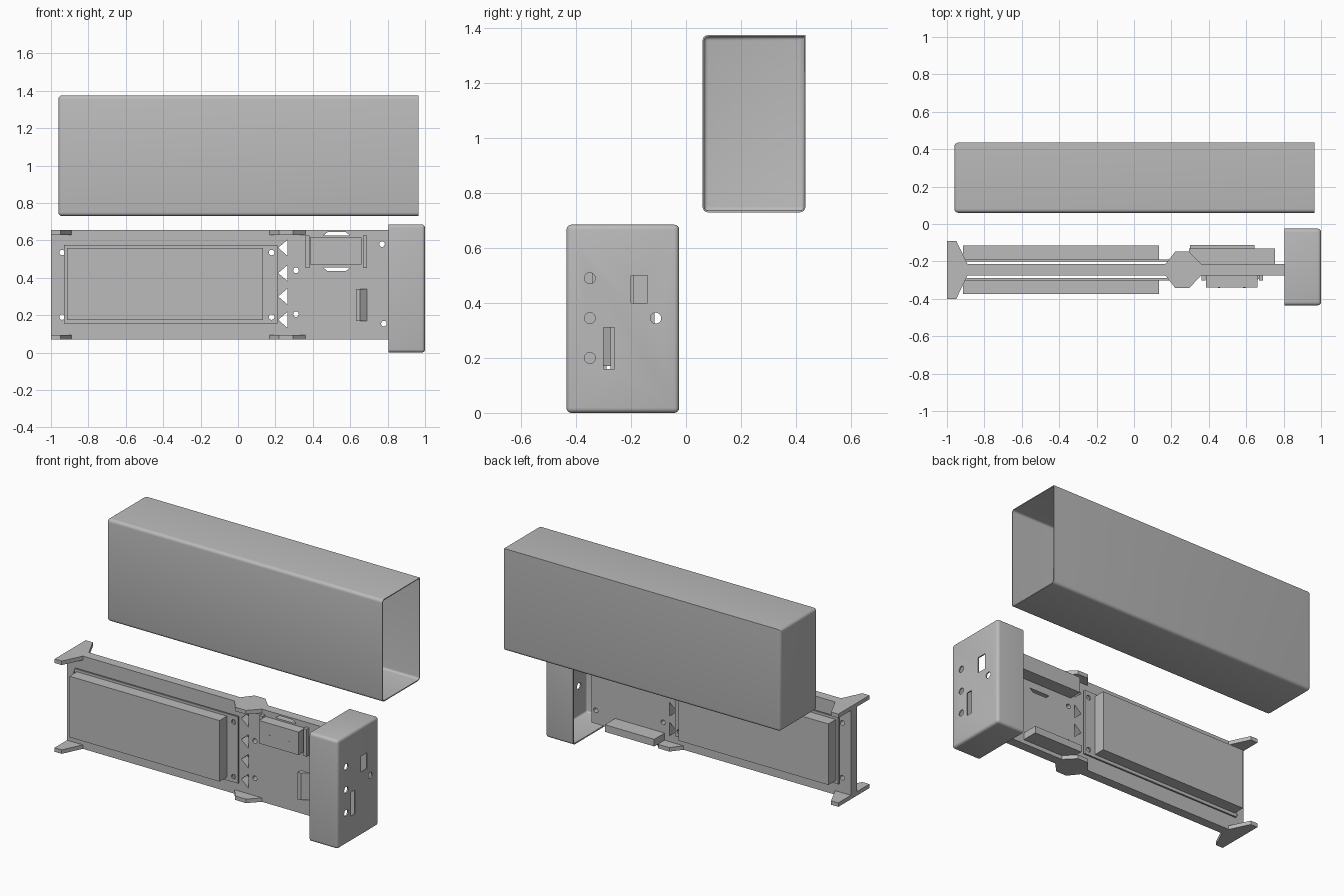
import bpy, bmesh, math

if "Cube" in bpy.data.objects:
    bpy.data.objects.remove(bpy.data.objects["Cube"])

grey = bpy.data.materials.new("plain_grey")
grey.use_nodes = True
grey.diffuse_color = (0.5, 0.5, 0.5, 1)
grey.node_tree.nodes["Principled BSDF"].inputs["Base Color"].default_value = (0.5, 0.5, 0.5, 1)

MID = -0.245          # centre plane of the chassis
PLATE = 0.03          # half thickness of the chassis


def finish(name, bm):
    bmesh.ops.recalc_face_normals(bm, faces=bm.faces)
    mesh = bpy.data.meshes.new(name)
    bm.to_mesh(mesh)
    bm.free()
    obj = bpy.data.objects.new(name, mesh)
    bpy.context.collection.objects.link(obj)
    mesh.materials.append(grey)
    return obj


def add_box(bm, x, y, z):
    verts = bmesh.ops.create_cube(bm, size=1)["verts"]
    for v in verts:
        for i, (lo, hi) in enumerate((x, y, z)):
            v.co[i] = lo if v.co[i] < 0 else hi


def box(name, x, y, z):
    bm = bmesh.new()
    add_box(bm, x, y, z)
    return finish(name, bm)


def add_prism(bm, points, axis, lo, hi):
    """Extrude a 2D outline along an axis."""
    def place(p, t):
        c = list(p)
        c.insert(axis, t)
        return c
    face = bm.faces.new([bm.verts.new(place(p, lo)) for p in points])
    out = bmesh.ops.extrude_face_region(bm, geom=[face])["geom"]
    for v in out:
        if isinstance(v, bmesh.types.BMVert):
            v.co[axis] = hi


def circle(cx, cy, r, n=16):
    return [(cx + r * math.cos(2 * math.pi * i / n),
             cy + r * math.sin(2 * math.pi * i / n)) for i in range(n)]


def activate(obj):
    bpy.ops.object.select_all(action="DESELECT")
    obj.select_set(True)
    bpy.context.view_layer.objects.active = obj


def cut(obj, bm):
    cutter = finish("cutter", bm)
    cutter.hide_render = True
    mod = obj.modifiers.new("cut", "BOOLEAN")
    mod.operation, mod.solver, mod.object = "DIFFERENCE", "EXACT", cutter
    activate(obj)
    bpy.ops.object.modifier_apply(modifier=mod.name)
    bpy.data.objects.remove(cutter)


def shell(name, x, y, z, open_x, keep_sharp, radius, wall):
    """Rounded thin box with one open end."""
    bm = bmesh.new()
    add_box(bm, x, y, z)
    edges = []
    for e in bm.edges:
        a, b = e.verts
        at_open = all(abs(v.co.x - open_x) < 1e-4 for v in e.verts)
        if not at_open and not keep_sharp(a.co, b.co):
            edges.append(e)
    bmesh.ops.bevel(bm, geom=edges, offset=radius, segments=4, profile=0.5, affect="EDGES")
    bm.normal_update()
    ends = [f for f in bm.faces if abs(f.calc_center_median().x - open_x) < 1e-4]
    bmesh.ops.delete(bm, geom=ends, context="FACES")
    obj = finish(name, bm)
    mod = obj.modifiers.new("wall", "SOLIDIFY")
    mod.thickness, mod.offset = wall, -1
    activate(obj)
    bpy.ops.object.modifier_apply(modifier=mod.name)
    return obj


def smooth(obj):
    activate(obj)
    bpy.ops.object.shade_smooth_by_angle(angle=math.radians(30))


# Outer sleeve, open at one end, sharp along the top back edge
SLEEVE_BACK, SLEEVE_TOP = 0.435, 1.375
sleeve = shell("sleeve", (-0.96, 0.965), (0.06, SLEEVE_BACK), (0.73, SLEEVE_TOP), 0.965,
               lambda a, b: all(abs(c.y - SLEEVE_BACK) < 1e-4 and abs(c.z - SLEEVE_TOP) < 1e-4
                                for c in (a, b)), 0.02, 0.006)
smooth(sleeve)

# End cap with button holes and two rectangular ports
cap = shell("end_cap", (0.805, 1.0), (-0.435, -0.025), (0, 0.685), 0.805,
            lambda a, b: False, 0.018, 0.008)
holes = bmesh.new()
for y, z in ((-0.35, 0.49), (-0.35, 0.345), (-0.35, 0.2), (-0.11, 0.345)):
    add_prism(holes, circle(y, z, 0.02), 0, 0.95, 1.1)
add_box(holes, (0.95, 1.1), (-0.2, -0.14), (0.4, 0.5))
add_box(holes, (0.95, 1.1), (-0.3, -0.26), (0.16, 0.31))
cut(cap, holes)
smooth(cap)

# Chassis plate with screw holes, triangular vents and strap slots
plate = box("chassis_plate", (-1, 0.81), (MID - PLATE, MID + PLATE), (0.07, 0.655))
holes = bmesh.new()
screws = [(-0.94, 0.535), (-0.94, 0.19), (0.18, 0.535), (0.18, 0.19),
          (0.31, 0.44), (0.31, 0.205), (0.77, 0.58), (0.78, 0.155)]
for x, z in screws:
    add_prism(holes, circle(x, z, 0.015), 1, -0.4, -0.1)
for z in (0.56, 0.425, 0.3, 0.175):
    add_prism(holes, [(0.215, z), (0.265, z - 0.043), (0.265, z + 0.043)], 1, -0.4, -0.1)
for z, s in ((0.625, 1), (0.455, -1)):
    add_prism(holes, [(0.455, z), (0.6, z), (0.575, z + 0.02 * s), (0.48, z + 0.02 * s)],
              1, -0.4, -0.1)
cut(plate, holes)

# Spacer wings along the top and bottom edges
end_outline = [(-1, -0.4), (-0.95, -0.4), (-0.89, MID - PLATE),
               (-0.89, MID + PLATE), (-0.95, -0.09), (-1, -0.09)]
mid_outline = [(0.16, -0.265), (0.22, -0.342), (0.295, -0.342), (0.36, -0.275),
               (0.36, -0.215), (0.295, -0.148), (0.22, -0.148), (0.16, -0.225)]
for level, z in (("lower", 0.07), ("upper", 0.63)):
    for place, outline in (("end", end_outline), ("middle", mid_outline)):
        bm = bmesh.new()
        add_prism(bm, outline, 2, z, z + 0.025)
        finish(f"{level}_{place}_wing", bm)

# Battery packs on both faces, each with a screwed flange
for side, s in (("front", -1), ("back", 1)):
    def span(a, b):
        return sorted((MID + s * a, MID + s * b))
    flange = box(f"{side}_battery_flange", (-0.93, 0.21), span(0.045, 0.056), (0.155, 0.575))
    holes = bmesh.new()
    for x, z in screws[2:4]:
        add_prism(holes, circle(x, z, 0.015), 1, -0.4, -0.1)
    cut(flange, holes)
    box(f"{side}_battery", (-0.913, 0.133), span(0.055, 0.13), (0.175, 0.56))

# Motor housing with two side brackets and two pin dots
front = MID - PLATE
box("module_body", (0.385, 0.66), (-0.34, front), (0.47, 0.615))
for name, x in (("right", 0.36), ("left", 0.667)):
    box(f"module_{name}_bracket", (x, x + 0.022), (-0.302, front), (0.453, 0.625))
for x in (0.455, 0.59):
    bm = bmesh.new()
    add_prism(bm, circle(x, 0.54, 0.006, 8), 1, -0.342, -0.339)
    finish("module_pin", bm)

# Slanted connector block behind the lower port
bm = bmesh.new()
add_prism(bm, [(0.63, front), (0.63, -0.305), (0.652, -0.305), (0.69, front)], 2, 0.17, 0.34)
finish("connector_block", bm)

# Back face: upper circuit box and lower ledge
back = MID + PLATE
box("back_upper_box", (0.295, 0.755), (back, -0.13), (0.5, 0.6))
box("back_lower_ledge", (0.3, 0.645), (back, -0.112), (0.095, 0.14))
